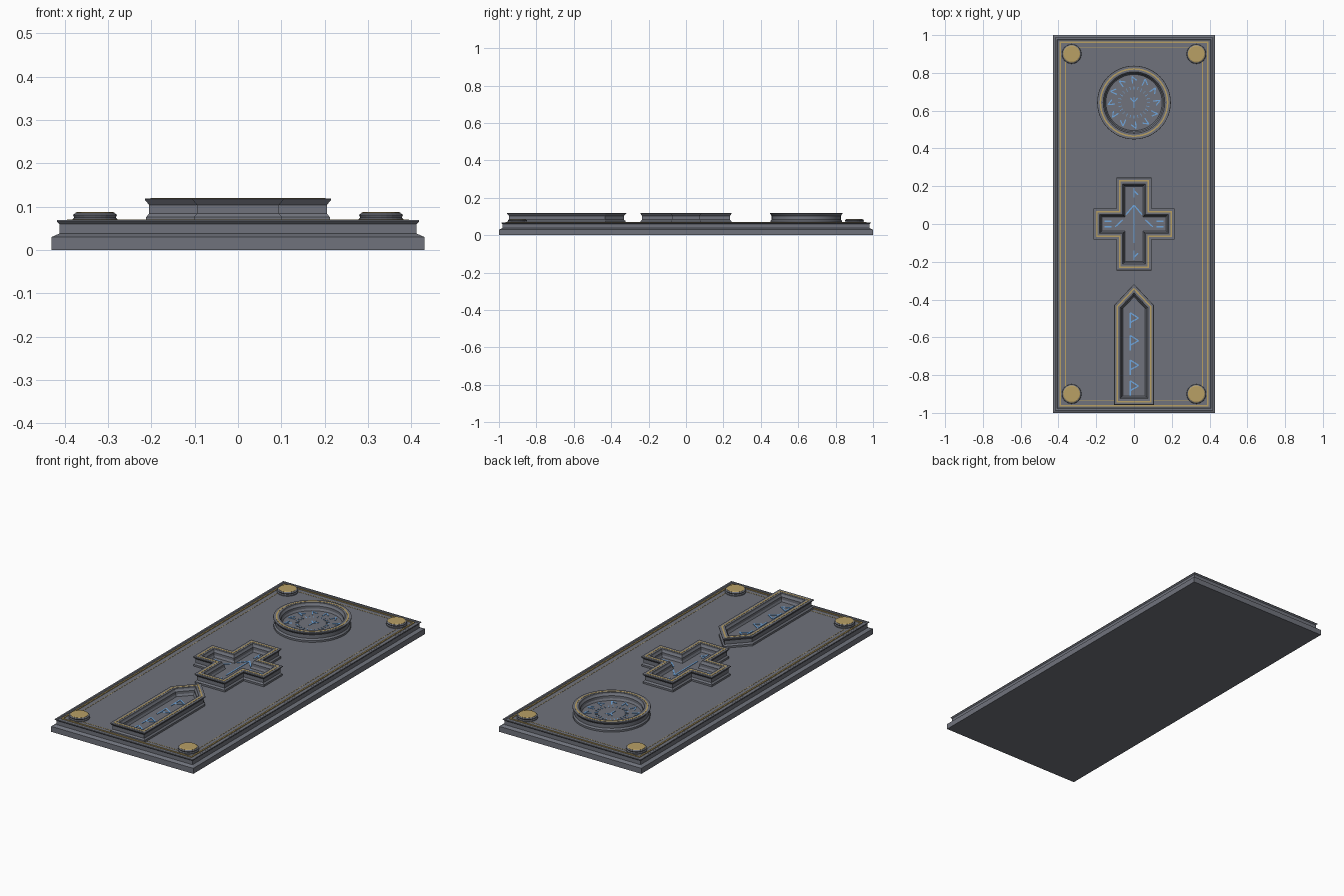
import bpy, bmesh, math
from mathutils import Vector

if "Cube" in bpy.data.objects:
    bpy.data.objects.remove(bpy.data.objects["Cube"])


def material(name, rgb):
    m = bpy.data.materials.new(name)
    m.diffuse_color = (*rgb, 1)
    m.use_nodes = True
    m.node_tree.nodes["Principled BSDF"].inputs["Base Color"].default_value = m.diffuse_color
    return m


STONE = material("stone", (0.16, 0.17, 0.2))
GOLD = material("gold", (0.48, 0.35, 0.13))
BLUE = material("blue", (0.16, 0.38, 0.72))


def finish(bm, name, mat):
    bmesh.ops.recalc_face_normals(bm, faces=bm.faces)
    me = bpy.data.meshes.new(name)
    bm.to_mesh(me)
    bm.free()
    me.materials.append(mat)
    ob = bpy.data.objects.new(name, me)
    bpy.context.collection.objects.link(ob)
    return ob


def inset(pts, d):
    """Mitred inward offset of a counter-clockwise outline."""
    out = []
    for i, p in enumerate(pts):
        p = Vector(p)
        a = (p - Vector(pts[i - 1])).normalized()
        b = (Vector(pts[(i + 1) % len(pts)]) - p).normalized()
        na, nb = Vector((-a.y, a.x)), Vector((-b.y, b.x))
        out.append(p + (na + nb) * d / (1 + na.dot(nb)))
    return out


def moulding(name, outline, profile, mat, loop=False):
    """Sweep an (inset, z) profile round an outline; cap it, or close the profile."""
    bm = bmesh.new()
    rings = [[bm.verts.new((p.x, p.y, z)) for p in inset(outline, d)] for d, z in profile]
    n = len(outline)
    pairs = list(zip(rings, rings[1:]))
    if loop:
        pairs.append((rings[-1], rings[0]))
    else:
        bm.faces.new(rings[0])
        bm.faces.new(rings[-1])
    for r, s in pairs:
        for i in range(n):
            j = (i + 1) % n
            bm.faces.new((r[i], r[j], s[j], s[i]))
    return finish(bm, name, mat)


def inlay(name, outline, d, width, z, h=0.001):
    moulding(name, outline, [(d, z - 0.002), (d, z + h), (d + width, z + h),
                             (d + width, z - 0.002)], GOLD, True)


def strokes(name, segments, z, width=0.007, h=0.002):
    """Thin raised bars between pairs of points."""
    bm = bmesh.new()
    for p, q in segments:
        p, q = Vector(p), Vector(q)
        t = (q - p).normalized() * width / 2
        s = Vector((-t.y, t.x))
        foot = [bm.verts.new((*c, z - 0.001)) for c in (p - s, q - s, q + s, p + s)]
        f = bm.faces.new(foot)
        top = bmesh.ops.extrude_face_region(bm, geom=[f])["geom"]
        bmesh.ops.translate(bm, vec=(0, 0, h + 0.001),
                            verts=[v for v in top if isinstance(v, bmesh.types.BMVert)])
    finish(bm, name, BLUE)


def circle(cx, cy, r, n):
    return [(cx + r * math.cos(math.tau * i / n), cy + r * math.sin(math.tau * i / n))
            for i in range(n)]


# Slab with stepped edge and flared lip
TOP = 0.066
slab = [(-0.43, -1), (0.43, -1), (0.43, 1), (-0.43, 1)]
moulding("slab", slab, [(0, 0), (0, 0.03), (0.018, 0.038), (0.018, 0.06), (0.012, 0.066),
                        (0.013, 0.069), (0.022, 0.069), (0.026, TOP)], STONE)
inlay("outer_border", slab, 0.035, 0.008, TOP, 0.004)
inlay("inner_border", slab, 0.066, 0.003, TOP)

# Corner studs with gold caps
for x in (-0.33, 0.33):
    for y in (-0.9, 0.9):
        c = circle(x, y, 0.052, 24)
        moulding("stud_base", c, [(0, 0.06), (0, 0.071), (0.004, 0.075), (0.001, 0.081),
                                  (0.007, 0.085)], STONE)
        moulding("stud_cap", c, [(0.007, 0.083), (0.007, 0.086), (0.011, 0.088)], GOLD)

# Raised frames around the recessed panels
FLOOR = 0.08
cross = [(-0.093, -0.245), (0.093, -0.245), (0.093, -0.083), (0.215, -0.083),
         (0.215, 0.083), (0.093, 0.083), (0.093, 0.245), (-0.093, 0.245),
         (-0.093, 0.083), (-0.215, 0.083), (-0.215, -0.083), (-0.093, -0.083)]
blade = [(-0.105, -0.957), (0.105, -0.957), (0.105, -0.43), (0, -0.318), (-0.105, -0.43)]
ring = circle(0, 0.643, 0.195, 48)
frame = [(0.003, 0.06), (0.003, 0.076), (0.01, 0.084), (0.01, 0.104), (0, 0.116),
         (0.001, 0.119), (0.032, 0.119), (0.034, 0.112), (0.04, 0.104),
         (0.04, 0.09), (0.046, FLOOR)]
for name, outline in (("ring", ring), ("cross", cross), ("blade", blade)):
    ob = moulding(name + "_frame", outline, frame, STONE)
    inlay(name + "_inlay", outline, 0.013, 0.008, 0.119)
    if name == "ring":
        bpy.ops.object.select_all(action='DESELECT')
        ob.select_set(True)
        bpy.context.view_layer.objects.active = ob
        bpy.ops.object.shade_smooth_by_angle(angle=math.radians(20))

# Dial marks: ticks, abstract chevrons and a centre fork
dial = []


def polar(r, a):
    return (r * math.sin(a), 0.643 + r * math.cos(a))


for i in range(24):
    a = math.tau * i / 24
    dial.append((polar(0.068, a), polar(0.085, a)))
strokes("dial_ticks", dial, FLOOR, 0.003)
marks = []
for i in range(12):
    a = math.tau * i / 12
    marks += [(polar(0.1, a - 0.08), polar(0.138, a - 0.08)),
              (polar(0.138, a - 0.08), polar(0.118, a + 0.13))]
marks += [((0, 0.613), (0, 0.673)), ((0, 0.645), (-0.02, 0.668)), ((0, 0.645), (0.02, 0.668))]
strokes("dial_marks", marks, FLOOR, 0.006)

# Cross marks: large arrow with a chevron in each arm
arrow = [((0, -0.1), (0, 0.1)), ((0, 0.1), (-0.042, 0.05)), ((0, 0.1), (0.042, 0.05))]
for s in (-1, 1):
    arrow += [((s * 0.06, 0.022), (s * 0.1, -0.015)),
              ((s * 0.12, 0.015), (s * 0.155, 0.015)),
              ((s * 0.12, -0.015), (s * 0.155, -0.015)),
              ((0, s * 0.14), (0, s * 0.19)),
              ((0, s * 0.175), (0.022, s * 0.155))]
strokes("cross_marks", arrow, FLOOR)

# Blade marks: a column of abstract chevrons
column = []
for y in (-0.51, -0.63, -0.76, -0.87):
    column += [((-0.02, y - 0.04), (-0.02, y + 0.04)),
               ((-0.02, y + 0.04), (0.024, y + 0.012)),
               ((0.024, y + 0.012), (-0.02, y - 0.012))]
strokes("blade_marks", column, FLOOR)
